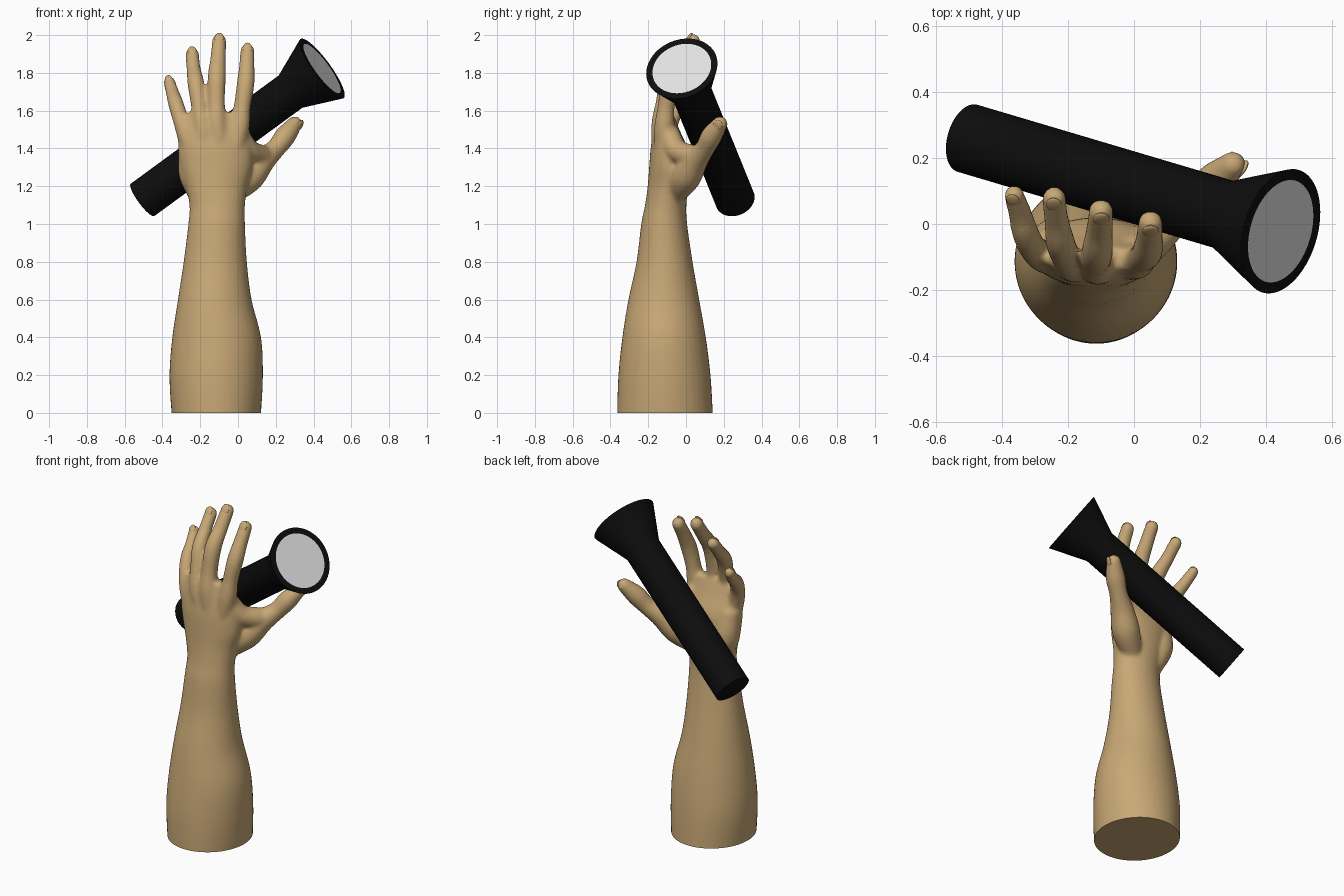
import bpy, bmesh, math
from mathutils import Vector, Matrix

if "Cube" in bpy.data.objects:
    bpy.data.objects.remove(bpy.data.objects["Cube"])

def material(name, rgb):
    m = bpy.data.materials.new(name)
    m.diffuse_color = (*rgb, 1)
    m.use_nodes = True
    m.node_tree.nodes["Principled BSDF"].inputs["Base Color"].default_value = m.diffuse_color
    return m

SKIN = material("skin tan", (0.58, 0.39, 0.18))
BLACK = material("torch black", (0.004, 0.004, 0.004))
LENS = material("lens pale grey", (0.75, 0.75, 0.75))

def finish(bm, name, *mats):
    bmesh.ops.recalc_face_normals(bm, faces=bm.faces)
    me = bpy.data.meshes.new(name)
    bm.to_mesh(me)
    bm.free()
    ob = bpy.data.objects.new(name, me)
    bpy.context.collection.objects.link(ob)
    for m in mats:
        me.materials.append(m)
    bpy.ops.object.select_all(action='DESELECT')
    ob.select_set(True)
    bpy.context.view_layer.objects.active = ob
    return ob

def bridge(bm, rings):
    """Skin a list of equal vertex rings and cap both ends."""
    n = len(rings[0])
    for a, b in zip(rings, rings[1:]):
        for i in range(n):
            bm.faces.new((a[i], a[(i + 1) % n], b[(i + 1) % n], b[i]))
    return bm.faces.new(rings[0][::-1]), bm.faces.new(rings[-1])

def spline(rows, steps=6):
    """Catmull-Rom interpolation through rows of numbers."""
    rows = [Vector(r) for r in rows]
    p = [rows[0]] + rows + [rows[-1]]
    out = []
    for i in range(1, len(p) - 2):
        a, b, c, d = p[i - 1:i + 3]
        for s in range(steps):
            t = s / steps
            out.append(0.5 * (2 * b + (c - a) * t + (2 * a - 5 * b + 4 * c - d) * t * t
                              + (3 * b - a - 3 * c + d) * t ** 3))
    return out + [rows[-1]]

def trunk(bm, rows, n=40):
    """Stack of ellipses; each row is z, x min, x max, y min, y max."""
    rings = []
    # Interpolate extents and z separately because vectors here are five long
    zxx = spline([r[:3] for r in rows])
    yy = spline([(r[3], r[4], 0) for r in rows])
    for (z, x0, x1), (y0, y1, _) in zip(zxx, yy):
        rings.append([bm.verts.new(((x0 + x1) / 2 + (x1 - x0) / 2 * math.cos(a),
                                    (y0 + y1) / 2 + (y1 - y0) / 2 * math.sin(a), z))
                      for a in (2 * math.pi * i / n for i in range(n))])
    bridge(bm, rings)

def limb(bm, rows, n=20):
    """Round-ended tube; each row is x, y, z, radius."""
    pts = spline(rows)
    pos = [p.to_3d() for p in pts]
    rings = []
    for i, p in enumerate(pos):
        d = (pos[min(i + 1, len(pos) - 1)] - pos[max(i - 1, 0)]).normalized()
        u = d.cross(Vector((0, 1, 0))).normalized()
        v = d.cross(u)
        rings.append([bm.verts.new(p + pts[i][3] * (u * math.cos(a) + v * math.sin(a)))
                      for a in (2 * math.pi * k / n for k in range(n))])
    bridge(bm, rings)
    for e in (0, -1):
        bmesh.ops.create_uvsphere(bm, u_segments=20, v_segments=14, radius=pts[e][3],
                                  matrix=Matrix.Translation(pos[e]))

# Digits: x, y, z, radius from the knuckle to the tip
fingers = [
    [(-0.22, -0.11, 1.30, .05), (-0.27, -0.10, 1.46, .05), (-0.305, -0.075, 1.56, .043),
     (-0.33, -0.025, 1.64, .041), (-0.345, 0.03, 1.69, .036), (-0.364, 0.088, 1.752, .031)],
    [(-0.15, -0.125, 1.30, .05), (-0.185, -0.125, 1.50, .052), (-0.205, -0.105, 1.62, .043),
     (-0.222, -0.06, 1.74, .045), (-0.235, 0.01, 1.82, .038), (-0.242, 0.078, 1.898, .036)],
    [(-0.09, -0.13, 1.30, .05), (-0.11, -0.13, 1.51, .055), (-0.115, -0.115, 1.64, .046),
     (-0.112, -0.085, 1.78, .048), (-0.105, -0.02, 1.88, .041), (-0.10, 0.038, 1.968, .038)],
    [(-0.04, -0.12, 1.30, .05), (0.005, -0.115, 1.50, .054), (0.022, -0.105, 1.62, .045),
     (0.04, -0.085, 1.74, .047), (0.047, -0.04, 1.84, .041), (0.05, 0.003, 1.916, .038)],
]
thumb = [(-0.02, -0.05, 1.17, .06), (0.06, 0.0, 1.25, .08), (0.13, 0.05, 1.335, .067),
         (0.20, 0.10, 1.40, .052), (0.25, 0.135, 1.465, .056), (0.30, 0.18, 1.53, .041)]

# Forearm, wrist and palm in one trunk
bm = bmesh.new()
trunk(bm, [
    (-0.10, -.34, .11, -.36, .145), (0.0, -.352, .122, -.364, .142), (0.2, -.363, .132, -.358, .13),
    (0.4, -.348, .122, -.337, .105), (0.6, -.318, .072, -.305, .07), (0.8, -.288, .047, -.262, .035),
    (1.0, -.263, .037, -.237, .006), (1.1, -.257, .037, -.217, .002), (1.2, -.278, .05, -.203, .012),
    (1.3, -.305, .075, -.195, .02), (1.4, -.318, .075, -.187, .008), (1.5, -.31, .06, -.168, -.035),
    (1.59, -.27, .03, -.145, -.07)])
for f in fingers:
    limb(bm, f)
limb(bm, thumb)
# Pad on the little-finger side, and the web between thumb and palm
limb(bm, [(-0.2, -0.07, 1.16, .065), (-0.235, -0.06, 1.27, .08), (-0.25, -0.075, 1.4, .065)])
limb(bm, [(0.0, -0.09, 1.47, .06), (0.055, -0.05, 1.39, .06), (0.12, 0.03, 1.36, .06)])
arm = finish(bm, "arm_and_hand", SKIN)
mod = arm.modifiers.new("merge", 'REMESH')
mod.mode = 'VOXEL'
mod.voxel_size = 0.011
bpy.ops.object.modifier_apply(modifier="merge")
mod = arm.modifiers.new("soften", 'SMOOTH')
mod.factor = 0.5
mod.iterations = 6
bpy.ops.object.modifier_apply(modifier="soften")

# Flat cut at the base of the forearm
bm = bmesh.new()
bm.from_mesh(arm.data)
bmesh.ops.bisect_plane(bm, geom=bm.verts[:] + bm.edges[:] + bm.faces[:], dist=1e-5,
                       plane_co=(0, 0, 0), plane_no=(0, 0, 1), clear_inner=True)
bmesh.ops.holes_fill(bm, edges=[e for e in bm.edges if e.is_boundary])
bm.to_mesh(arm.data)
bm.free()
bpy.ops.object.shade_smooth_by_angle(angle=math.radians(50))

# Fingernails: flattened domes on the outer side of each tip
bm = bmesh.new()
for digit, out in [(f, (0, -1, 0.2)) for f in fingers] + [(thumb, (1, -0.2, 0))]:
    tip, r = Vector(digit[-1][:3]), digit[-1][3]
    d = (tip - Vector(digit[-2][:3])).normalized()
    n = Vector(out)
    n = (n - d * n.dot(d)).normalized()
    s = d.cross(n)
    rot = Matrix((s, d, n)).transposed().to_4x4()
    mat = Matrix.Translation(tip + n * r * 0.75) @ rot @ Matrix.Diagonal((r * .66, r * .9, r * .25, 1))
    bmesh.ops.create_uvsphere(bm, u_segments=16, v_segments=10, radius=1, matrix=mat)
finish(bm, "fingernails", SKIN)
bpy.ops.object.shade_smooth_by_angle(angle=math.radians(50))

# Torch: straight handle, flared head, lens set into the rim
start, end = Vector((-0.505, 0.26, 1.128)), Vector((0.445, -0.022, 1.823))
axis = end - start
length = axis.length
turn = Matrix.Translation(start) @ axis.to_track_quat('Z', 'Y').to_matrix().to_4x4()
bm = bmesh.new()
rings = []
for r, h in [(.106, 0), (.106, .825 * length), (.194, length), (.16, length)]:
    rings.append([bm.verts.new(turn @ Vector((r * math.cos(a), r * math.sin(a), h)))
                  for a in (2 * math.pi * i / 64 for i in range(64))])
bridge(bm, rings)[1].material_index = 1
finish(bm, "torch", BLACK, LENS)
bpy.ops.object.shade_smooth_by_angle(angle=math.radians(25))
